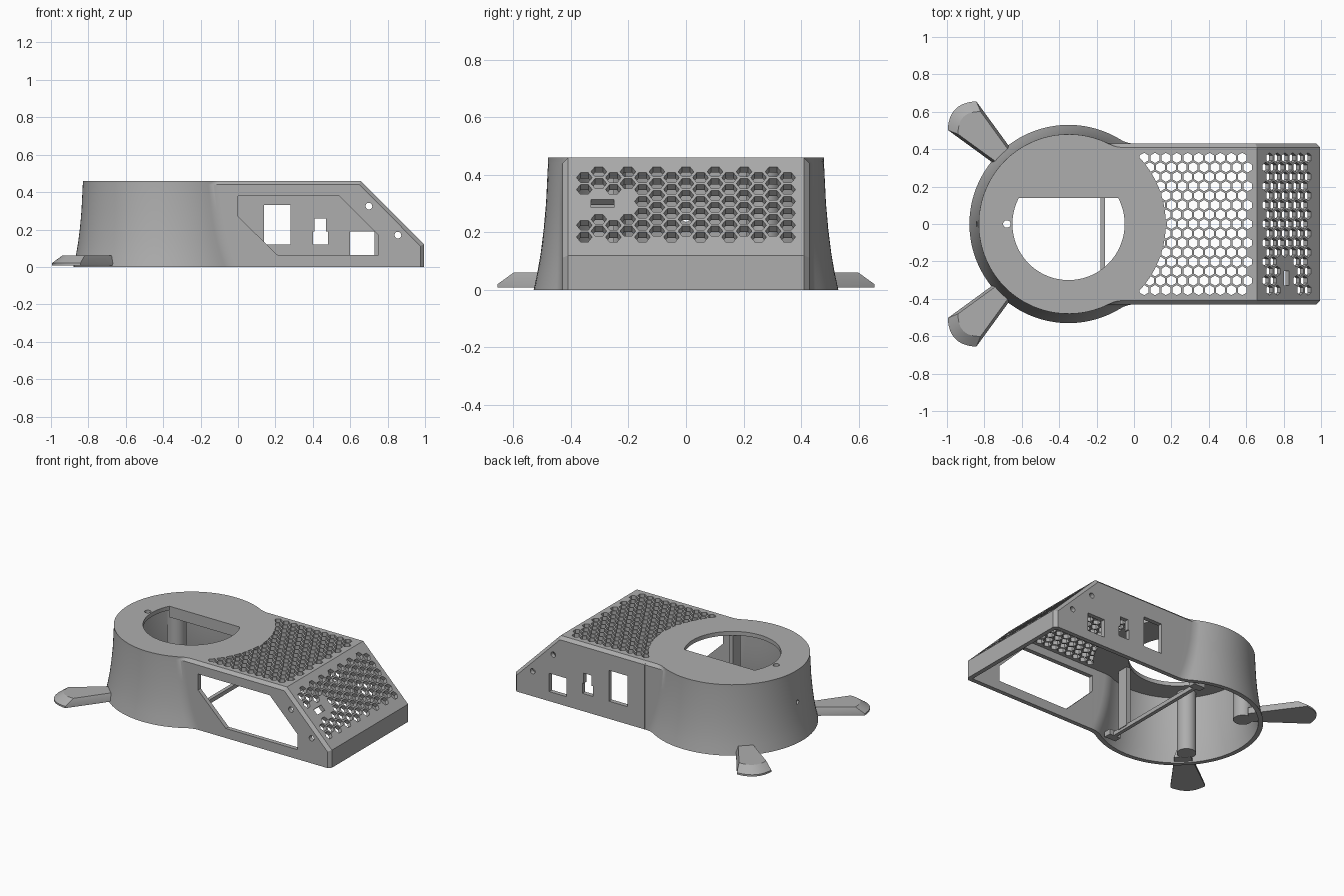
import bpy, bmesh, math
from mathutils import Matrix, Vector

cube = bpy.data.objects.get("Cube")
if cube:
    bpy.data.objects.remove(cube, do_unlink=True)

grey = bpy.data.materials.new("matte_grey")
grey.use_nodes = True
grey.diffuse_color = (0.42, 0.42, 0.42, 1)
grey.node_tree.nodes["Principled BSDF"].inputs["Base Color"].default_value = (0.42, 0.42, 0.42, 1)

CX = -0.35      # drum centre
HEIGHT = 0.46
WALL = 0.03


def finish(name, bm):
    bmesh.ops.recalc_face_normals(bm, faces=bm.faces)
    mesh = bpy.data.meshes.new(name)
    bm.to_mesh(mesh)
    bm.free()
    obj = bpy.data.objects.new(name, mesh)
    bpy.context.collection.objects.link(obj)
    return obj


def add_loft(bm, rings):
    loops = [[bm.verts.new(p) for p in ring] for ring in rings]
    n = len(loops[0])
    for a, b in zip(loops, loops[1:]):
        for i in range(n):
            j = (i + 1) % n
            bm.faces.new((a[i], a[j], b[j], b[i]))
    bm.faces.new(loops[0])
    bm.faces.new(loops[-1])


def loft(name, rings):
    bm = bmesh.new()
    add_loft(bm, rings)
    return finish(name, bm)


def prism_y(name, pts, y0, y1):
    return loft(name, [[(x, y, z) for x, z in pts] for y in (y0, y1)])


def prism_z(name, pts, z0, z1):
    return loft(name, [[(x, y, z) for x, y in pts] for z in (z0, z1)])


def rect(x0, x1, y0, y1):
    return [(x0, y0), (x1, y0), (x1, y1), (x0, y1)]


def circle(cx, cy, r, n=24):
    return [(cx + r * math.cos(2 * math.pi * i / n), cy + r * math.sin(2 * math.pi * i / n)) for i in range(n)]


def boolean(obj, other, op="DIFFERENCE"):
    mod = obj.modifiers.new("bool", "BOOLEAN")
    mod.operation, mod.object, mod.solver = op, other, "EXACT"
    bpy.context.view_layer.update()
    dg = bpy.context.evaluated_depsgraph_get()
    mesh = bpy.data.meshes.new_from_object(obj.evaluated_get(dg))
    obj.modifiers.clear()
    obj.data = mesh
    bpy.data.objects.remove(other, do_unlink=True)


# Drum outline: circle blended by a concave fillet into the side walls
def outline(r, w, fillet, x_end, z):
    dx = math.sqrt((r + fillet) ** 2 - (w + fillet) ** 2)
    a0 = math.atan2(w + fillet, dx)
    half = []
    for i in range(41):
        a = math.pi + (a0 - math.pi) * i / 40
        half.append((CX + r * math.cos(a), r * math.sin(a)))
    for i in range(1, 13):
        a = a0 + math.pi + (math.pi / 2 - a0) * i / 12
        half.append((CX + dx + fillet * math.cos(a), w + fillet + fillet * math.sin(a)))
    half.append((x_end, w))
    return [(x, y, z) for x, y in half] + [(x, -y, z) for x, y in reversed(half[1:])]


levels = [(0, 0.53), (0.06, 0.517), (0.13, 0.505), (0.21, 0.495), (0.30, 0.487), (0.44, 0.48)]
shell = loft("housing_shell", [outline(r, 0.4295, 0.15, 0.04, z) for z, r in levels]
             + [outline(0.48, 0.4095, 0.15, 0.04, HEIGHT)])

# Wedge-ended body with chamfered sides
full = [(0.01, 0), (0.995, 0), (0.995, 0.12), (0.657, HEIGHT), (0.01, HEIGHT)]
small = [(0.01, 0), (0.975, 0), (0.975, 0.112), (0.649, 0.44), (0.01, 0.44)]
body = loft("body", [[(x, y, z) for x, z in prof]
                     for y, prof in ((-0.43, small), (-0.41, full), (0.41, full), (0.43, small))])
boolean(shell, body, "UNION")

# Hollow interior, open at the bottom
inner = [(-0.01, -0.1), (0.965, -0.1), (0.965, 0.11), (0.645, 0.433), (-0.01, 0.433)]
boolean(shell, prism_y("cavity", inner, -0.40, 0.40))
levels_in = [(-0.1, 0.53)] + levels[:-1] + [(0.433, 0.48)]
boolean(shell, loft("drum_cavity", [outline(r - WALL, 0.3995, 0.15 + WALL, 0.02, z) for z, r in levels_in]))

# Round top opening with one straight side
a1 = math.asin(0.14 / 0.30)
arc = [math.pi - a1 + (math.pi + 2 * a1) * i / 64 for i in range(65)]
boolean(shell, prism_z("opening", [(CX + 0.3 * math.cos(a), 0.3 * math.sin(a)) for a in arc], 0.4, 0.5))

# Side openings: large one at the front, three ports at the back
big = [(0, 0.38), (0.54, 0.38), (0.75, 0.17), (0.75, 0.065), (0.21, 0.065), (0, 0.27)]
boolean(shell, prism_y("front_window", big, -0.5, -0.3))
notched = [(0.40, 0.12), (0.48, 0.12), (0.48, 0.19), (0.47, 0.19), (0.47, 0.26), (0.41, 0.26), (0.41, 0.19), (0.40, 0.19)]
for port in (rect(0.14, 0.28, 0.12, 0.33), notched, rect(0.6, 0.73, 0.065, 0.19)):
    boolean(shell, prism_y("port", port, 0.3, 0.5))

# Screw holes
for x, z in ((0.70, 0.325), (0.855, 0.17)):
    boolean(shell, prism_y("screw_hole", circle(x, z, 0.018), -0.5, 0.5))
boolean(shell, prism_z("top_hole", circle(-0.68, 0, 0.02), 0.4, 0.5))
boolean(shell, loft("rear_hole", [[(x, y, z) for y, z in circle(0, 0.25, 0.013)] for x in (-0.95, -0.75)]))

# Honeycomb vents
PITCH, ROW, HEX = 0.0583, 0.0505, 0.0272


def honeycomb(start, count, frame, keep):
    bm = bmesh.new()
    for j in range(-7, 8):
        for i in range(count):
            u, v = start + (i + 0.5 * (j % 2)) * PITCH, j * ROW
            if keep(u, v):
                ring = [(u + HEX * math.sin(k * math.pi / 3), v + HEX * math.cos(k * math.pi / 3)) for k in range(6)]
                add_loft(bm, [[frame @ Vector((x, y, h)) for x, y in ring] for h in (-0.05, 0.04)])
    return finish("vent_cutter", bm)


top_frame = Matrix.Translation((0, 0, HEIGHT))
top_vent = honeycomb(0.025, 11, top_frame, lambda u, v: u < 0.62 and math.hypot(u - CX, v) > 0.50)
boolean(top_vent, prism_z("disc", circle(CX, 0, 0.52, 96), 0.3, 0.6))
boolean(shell, top_vent)

d = Vector((0.338, 0, -0.34)).normalized()
n = d.cross(Vector((0, 1, 0)))
slope_frame = Matrix(((d.x, 0, n.x, 0.657), (0, 1, 0, 0), (d.z, 0, n.z, HEIGHT), (0, 0, 0, 1)))
boolean(shell, honeycomb(0.068, 6, slope_frame,
                         lambda u, v: not (abs(v + 0.28) < 0.085 and abs(u - 0.224) < 0.05)))
slot = rect(0.205, 0.245, -0.33, -0.25)
boolean(shell, loft("slot", [[slope_frame @ Vector((x, y, h)) for x, y in slot] for h in (-0.05, 0.04)]))

# Inner structure: opening lip, floor strut, post and pillars
parts = [shell,
         prism_z("opening_lip", rect(-0.62, -0.08, 0.14, 0.165), 0.385, 0.445),
         prism_z("floor_strut", rect(-0.18, -0.155, -0.42, 0.42), 0.003, 0.03),
         prism_z("inner_post", rect(-0.18, -0.15, -0.33, -0.25), 0.02, 0.44)]
for side, s in (("left", 1), ("right", -1)):
    parts.append(prism_z("strut_tab_" + side, rect(-0.21, -0.125, s * 0.38, s * 0.43), 0.003, 0.04))
    parts.append(prism_z("pillar_" + side, circle(-0.65, s * 0.27, 0.06, 32), 0.01, 0.44))

    # Splayed foot with a rounded, sloping tip
    def foot_ring(root, half, reach, bulge, z):
        pts = [(-0.06, -root)] + [(reach + bulge * (1 - a * a), half * a)
                                  for a in [i / 6 for i in range(-6, 7)]] + [(-0.06, root)]
        k = math.sqrt(0.5)
        return [(-0.7 + k * (v - u), s * (0.36 + k * (u + v)), z) for u, v in pts]
    parts.append(loft("foot_" + side, [foot_ring(0.05, 0.108, 0.31, 0.05, 0.008),
                                       foot_ring(0.05, 0.108, 0.31, 0.05, 0.02),
                                       foot_ring(0.035, 0.085, 0.255, 0.045, 0.06)]))

for obj in parts:
    obj.data.materials.clear()
    obj.data.materials.append(grey)
    bpy.ops.object.select_all(action="DESELECT")
    obj.select_set(True)
    bpy.context.view_layer.objects.active = obj
    bpy.ops.object.shade_smooth_by_angle(angle=math.radians(25))
